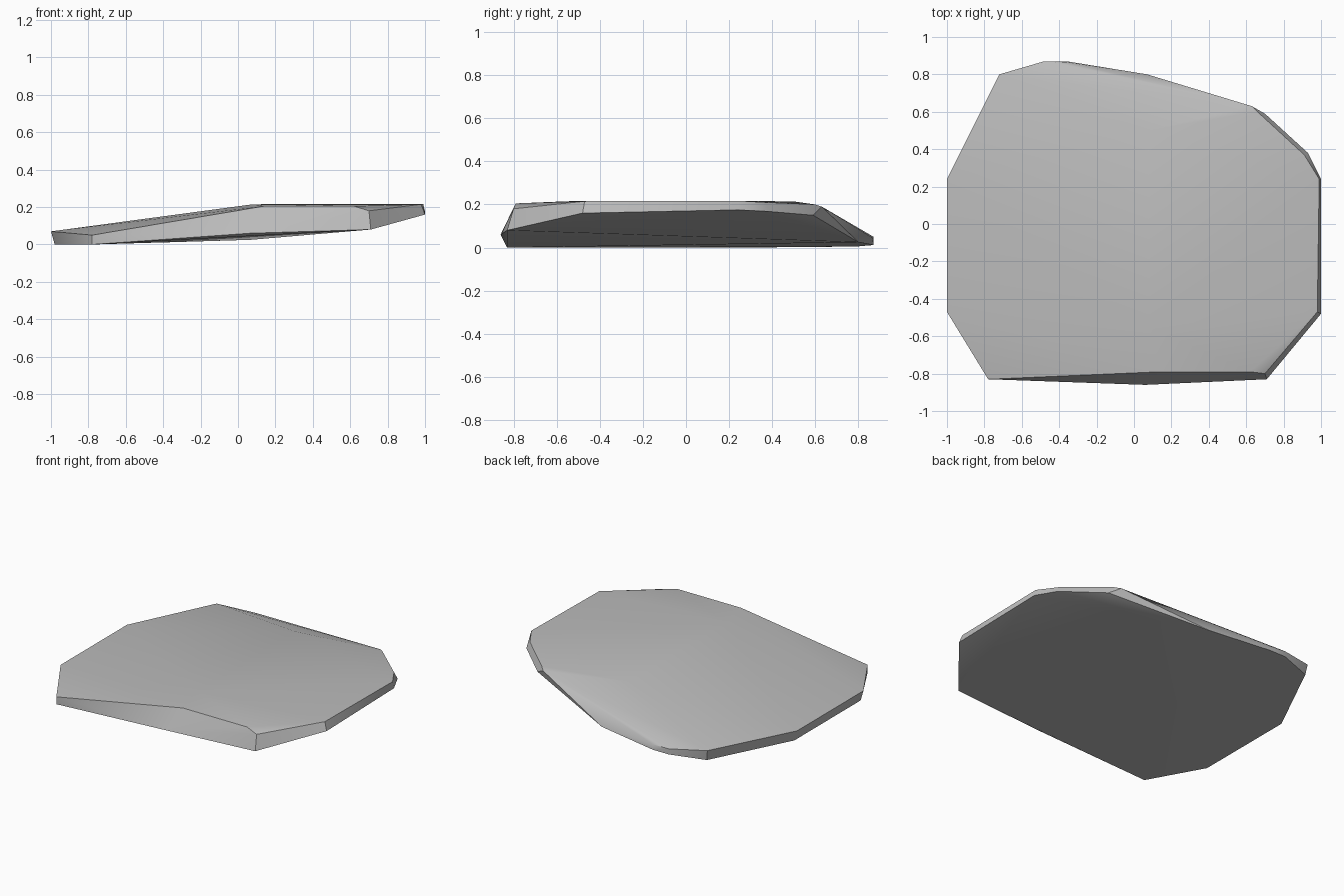
import bpy
import bmesh

default = bpy.data.objects.get("Cube")
if default:
    bpy.data.objects.remove(default, do_unlink=True)

stone = bpy.data.materials.new("grey stone")
stone.use_nodes = True
grey = (0.5, 0.5, 0.5, 1)
stone.diffuse_color = grey
stone.node_tree.nodes["Principled BSDF"].inputs["Base Color"].default_value = grey

# Lower rim, with the underside rising to the right
lower_rim = [
    (-.98, -.47, 0), (-.78, -.83, 0), (.06, -.86, .06), (.71, -.83, .08),
    (1, -.48, .16), (1, .24, .175), (.93, .38, .168), (.7, .59, .15),
    (.07, .8, .025), (-.36, .87, .012), (-.48, .87, .012), (-.71, .79, .005),
    (-.98, .24, 0),
]
# Upper rim, thin at the left
upper_rim = [
    (-1, -.47, .07), (-.78, -.83, .05), (.14, -.79, .205), (.62, -.79, .205),
    (.7, -.8, .18), (.98, -.47, .215), (.99, .24, .217), (.91, .37, .21),
    (.66, .6, .2), (.63, .63, .19), (-.36, .865, .045), (-.48, .87, .05),
    (-.72, .8, .075), (-1, .24, .07),
]
# Ridge where the sloping top becomes level
ridge = [(.08, -.55, .215), (.08, .5, .214)]

# Chipped slab: the convex skin around the rims
bm = bmesh.new()
for point in lower_rim + upper_rim + ridge:
    bm.verts.new(point)
hull = bmesh.ops.convex_hull(bm, input=bm.verts[:])
loose = {v for v in hull["geom_interior"] + hull["geom_unused"]
         if isinstance(v, bmesh.types.BMVert)}
bmesh.ops.delete(bm, geom=list(loose), context="VERTS")
bmesh.ops.dissolve_limit(bm, angle_limit=.03, verts=bm.verts[:], edges=bm.edges[:])
bmesh.ops.recalc_face_normals(bm, faces=bm.faces[:])
mesh = bpy.data.meshes.new("stone_slab")
bm.to_mesh(mesh)
bm.free()
mesh.materials.append(stone)
slab = bpy.data.objects.new("stone_slab", mesh)
bpy.context.collection.objects.link(slab)

# Soft top and underside, crisp chipped edges
bpy.ops.object.select_all(action="DESELECT")
slab.select_set(True)
bpy.context.view_layer.objects.active = slab
bpy.ops.object.shade_smooth_by_angle(angle=.6)
